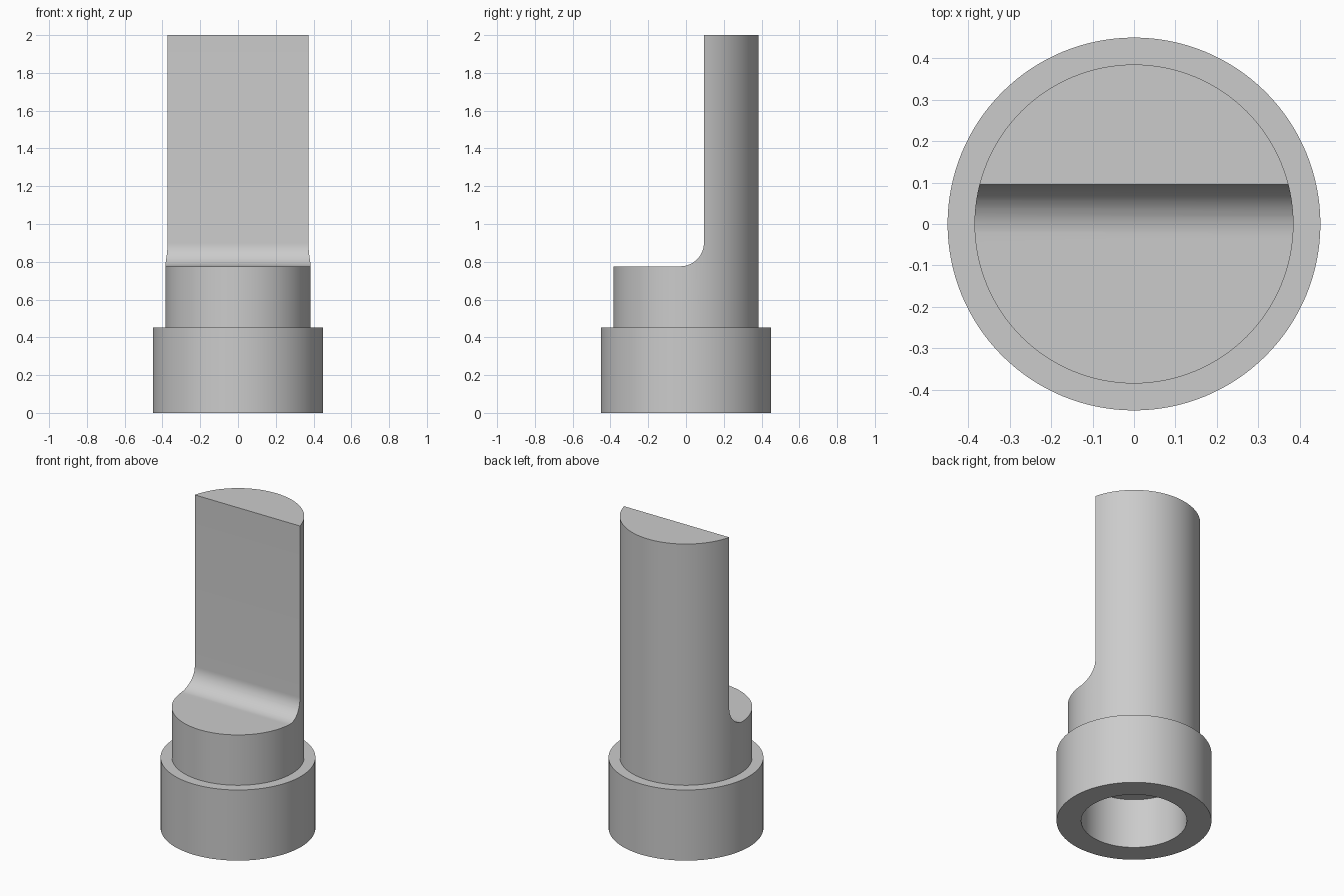
import bpy
import bmesh
import math

cube = bpy.data.objects.get("Cube")
if cube:
    bpy.data.objects.remove(cube, do_unlink=True)

SEGMENTS = 128
COLLAR_R, COLLAR_TOP = 0.45, 0.453
SHAFT_R, HEIGHT = 0.385, 2.0
BORE_R, BORE_DEPTH = 0.307, 0.32
WALL_Y, STEP_Z, FILLET_R = 0.095, 0.776, 0.125

steel = bpy.data.materials.new("steel_grey")
steel.use_nodes = True
steel.diffuse_color = (0.6, 0.6, 0.6, 1)
steel.node_tree.nodes["Principled BSDF"].inputs["Base Color"].default_value = (0.6, 0.6, 0.6, 1)


def make_object(name, bm):
    bmesh.ops.recalc_face_normals(bm, faces=bm.faces)
    mesh = bpy.data.meshes.new(name)
    bm.to_mesh(mesh)
    bm.free()
    mesh.materials.append(steel)
    obj = bpy.data.objects.new(name, mesh)
    bpy.context.collection.objects.link(obj)
    return obj


# Collar, shaft and blind bore turned from one profile (radius, height)
profile = [(0, BORE_DEPTH), (BORE_R, BORE_DEPTH), (BORE_R, 0), (COLLAR_R, 0),
           (COLLAR_R, COLLAR_TOP), (SHAFT_R, COLLAR_TOP), (SHAFT_R, HEIGHT), (0, HEIGHT)]
bm = bmesh.new()
verts = [bm.verts.new((r, 0, z)) for r, z in profile]
edges = [bm.edges.new(pair) for pair in zip(verts, verts[1:])]
bmesh.ops.spin(bm, geom=verts + edges, cent=(0, 0, 0), axis=(0, 0, 1),
               angle=math.tau, steps=SEGMENTS, use_merge=False)
bmesh.ops.remove_doubles(bm, verts=bm.verts, dist=1e-4)
# Merge the fans on the shaft top and bore ceiling into single flat faces
poles = [v for v in bm.verts if math.hypot(v.co.x, v.co.y) < 1e-4]
bmesh.ops.dissolve_verts(bm, verts=poles)
body = make_object("stepped_shaft", bm)

# Side cut with a filleted inner corner
section = [(-1, STEP_Z)]
for i in range(17):
    a = math.pi / 2 * i / 16
    section.append((WALL_Y - FILLET_R + FILLET_R * math.sin(a),
                    STEP_Z + FILLET_R - FILLET_R * math.cos(a)))
section += [(WALL_Y, HEIGHT + 0.5), (-1, HEIGHT + 0.5)]
bm = bmesh.new()
face = bm.faces.new([bm.verts.new((-1, y, z)) for y, z in section])
extruded = bmesh.ops.extrude_face_region(bm, geom=[face])["geom"]
bmesh.ops.translate(bm, vec=(2, 0, 0),
                    verts=[g for g in extruded if isinstance(g, bmesh.types.BMVert)])
cutter = make_object("side_cutter", bm)
cutter.hide_render = True

cut = body.modifiers.new("side_cut", 'BOOLEAN')
cut.operation = 'DIFFERENCE'
cut.solver = 'EXACT'
cut.object = cutter

# Apply the cut, then smooth round surfaces and keep hard edges
bpy.ops.object.select_all(action='DESELECT')
bpy.context.view_layer.objects.active = body
body.select_set(True)
bpy.ops.object.modifier_apply(modifier=cut.name)
bpy.data.objects.remove(cutter, do_unlink=True)
bpy.ops.object.shade_smooth_by_angle(angle=math.radians(30))
